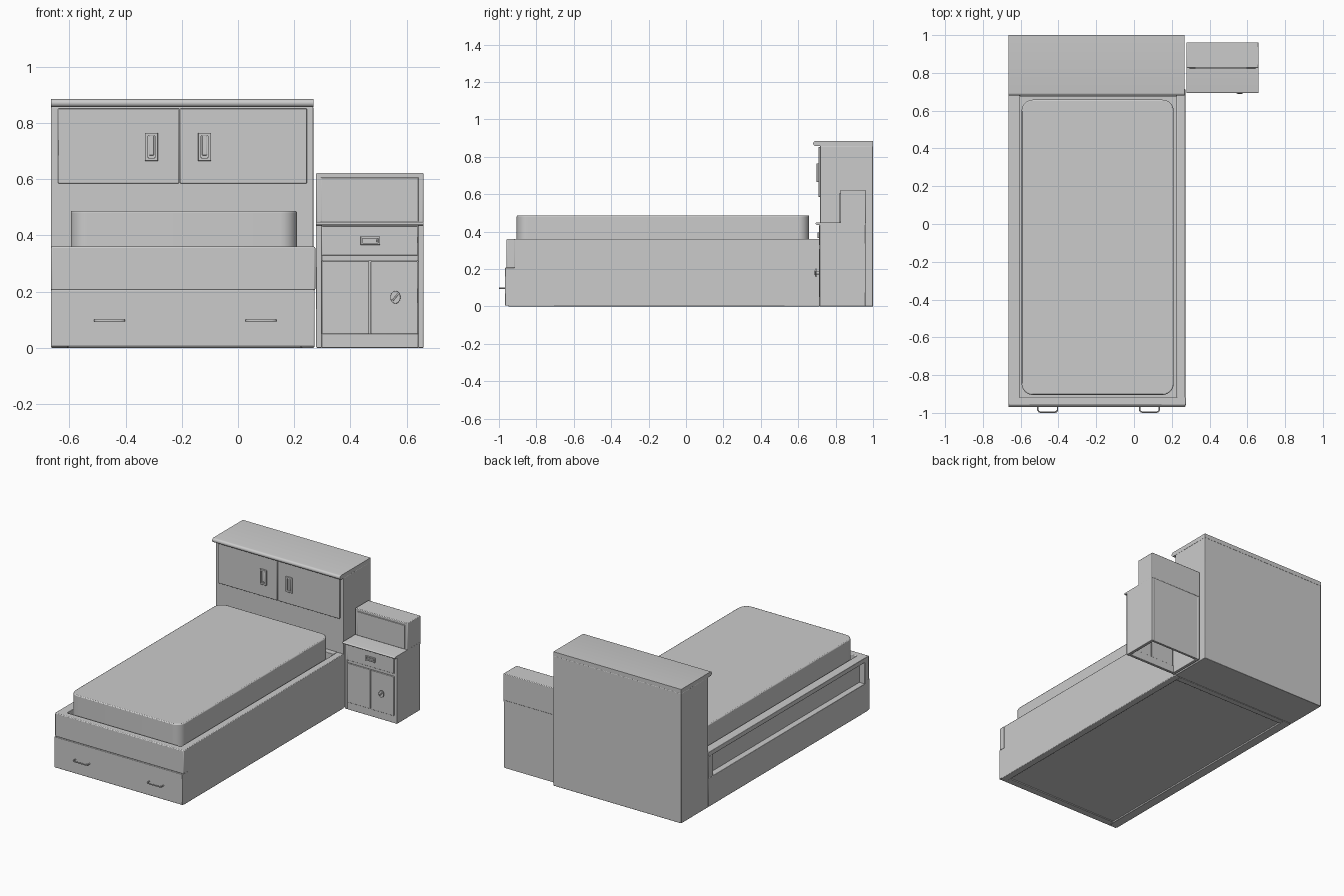
import bpy, bmesh, math
from mathutils import Vector

if "Cube" in bpy.data.objects:
    bpy.data.objects.remove(bpy.data.objects["Cube"])


def finish(name, bm, bevel=0.0, segs=2):
    bmesh.ops.recalc_face_normals(bm, faces=bm.faces[:])
    me = bpy.data.meshes.new(name)
    bm.to_mesh(me)
    bm.free()
    ob = bpy.data.objects.new(name, me)
    bpy.context.collection.objects.link(ob)
    if bevel:
        m = ob.modifiers.new("edge_round", 'BEVEL')
        m.width, m.segments, m.limit_method = bevel, segs, 'ANGLE'
    bpy.ops.object.select_all(action='DESELECT')
    ob.select_set(True)
    bpy.context.view_layer.objects.active = ob
    bpy.ops.object.shade_smooth_by_angle(angle=math.radians(35))
    return ob


def box(name, x, y, z, bevel=0.002):
    bm = bmesh.new()
    bmesh.ops.create_cube(bm, size=1)
    for v in bm.verts:
        v.co = [a[0] + (c + 0.5) * (a[1] - a[0]) for a, c in zip((x, y, z), v.co)]
    return finish(name, bm, bevel)


def prism(name, pts, offset, bevel=0.0):
    """Extrude a closed 3D outline along an offset."""
    bm = bmesh.new()
    f = bm.faces.new([bm.verts.new(p) for p in pts])
    r = bmesh.ops.extrude_face_region(bm, geom=[f])
    bmesh.ops.translate(bm, vec=Vector(offset), verts=[v for v in r['geom'] if isinstance(v, bmesh.types.BMVert)])
    # close the starting side again
    if not f.is_valid:
        bmesh.ops.holes_fill(bm, edges=bm.edges[:])
    return finish(name, bm, bevel)


def nosed_slab(name, x, yf, yb, z0, z1):
    """Slab with a half-round front edge."""
    r = (z1 - z0) / 2
    arc = [(x[0], yf + r - r * math.sin(t), z0 + r - r * math.cos(t))
           for t in [math.pi * i / 8 for i in range(9)]]
    return prism(name, arc + [(x[0], yb, z1), (x[0], yb, z0)], (x[1] - x[0], 0, 0))


def frame(name, x, y, z, w):
    """Rectangular frame facing the front."""
    bm = bmesh.new()
    o = [(x[0], z[0]), (x[1], z[0]), (x[1], z[1]), (x[0], z[1])]
    i = [(x[0] + w, z[0] + w), (x[1] - w, z[0] + w), (x[1] - w, z[1] - w), (x[0] + w, z[1] - w)]
    rings = [[bm.verts.new((p[0], yy, p[1])) for p in loop]
             for loop, yy in ((o, y[0]), (i, y[0]), (i, y[1]), (o, y[1]))]
    for a in range(4):
        for k in range(4):
            r0, r1 = rings[a], rings[(a + 1) % 4]
            bm.faces.new((r0[k], r0[(k + 1) % 4], r1[(k + 1) % 4], r1[k]))
    return finish(name, bm, 0.0015)


def tube(name, pts, radius):
    cu = bpy.data.curves.new(name, 'CURVE')
    cu.dimensions = '3D'
    cu.bevel_depth, cu.bevel_resolution, cu.use_fill_caps = radius, 3, True
    s = cu.splines.new('POLY')
    s.points.add(len(pts) - 1)
    for p, c in zip(s.points, pts):
        p.co = (*c, 1)
    ob = bpy.data.objects.new(name, cu)
    bpy.context.collection.objects.link(ob)


# bed frame: right wall, rear rail, base board
box("bed_right_side", (0.225, 0.272), (-0.95, 0.715), (0, 0.36), 0.004)
box("bed_rear_rail", (-0.605, 0.225), (0.675, 0.715), (0, 0.36))
box("bed_base", (-0.62, 0.24), (-0.93, 0.70), (0.01, 0.31), 0)

# left wall with its long open shelf
left = (-0.665, -0.605)
box("left_side_lower", left, (-0.95, 0.715), (0, 0.19), 0.003)
box("left_side_top_rail", left, (-0.95, 0.715), (0.33, 0.36), 0.003)
box("left_side_front_post", left, (-0.95, -0.915), (0.188, 0.332))
box("left_side_rear_post", left, (0.665, 0.715), (0.188, 0.332))
box("left_shelf_back", (-0.625, -0.605), (-0.92, 0.67), (0.188, 0.332), 0)

# foot of the bed: upper panel and wide drawer with two wire handles
box("foot_panel", (-0.665, 0.275), (-0.96, -0.915), (0.205, 0.36), 0.005)
box("foot_drawer_front", (-0.665, 0.272), (-0.968, -0.92), (0.004, 0.207), 0.003)
for n, cx in (("left", -0.457), ("right", 0.082)):
    pts = [(cx + sx * dx, y, 0.097) for sx, seq in
           ((-1, ((.052, -.965), (.052, -.985), (.047, -.993), (.038, -.996))),
            (1, ((.038, -.996), (.047, -.993), (.052, -.985), (.052, -.965)))) for dx, y in seq]
    tube("drawer_handle_" + n, pts, 0.004)

# mattress with round corners
x0, x1, y0, y1, r = -0.595, 0.21, -0.905, 0.658, 0.06
outline = []
for k, (cx, cy) in enumerate(((x1 - r, y1 - r), (x0 + r, y1 - r), (x0 + r, y0 + r), (x1 - r, y0 + r))):
    for i in range(9):
        a = math.pi / 2 * (k + i / 8)
        outline.append((cx + r * math.cos(a), cy + r * math.sin(a), 0.30))
prism("mattress", outline, (0, 0, 0.187), 0.006)

# headboard cabinet
box("headboard_body", (-0.665, 0.268), (0.717, 1.0), (0, 0.858), 0.003)
nosed_slab("headboard_top", (-0.665, 0.268), 0.68, 1.0, 0.857, 0.885)
for n, dx, hx in (("left", (-0.64, -0.21), -0.308), ("right", (-0.206, 0.245), -0.119)):
    box("headboard_door_" + n, dx, (0.708, 0.73), (0.585, 0.852), 0.003)
    frame("door_pull_frame_" + n, (hx - .023, hx + .023), (0.699, 0.712), (0.665, 0.765), 0.011)
    box("door_pull_grip_" + n, (hx - .009, hx + .009), (0.703, 0.712), (0.685, 0.755), 0.002)

# nightstand lower carcass, open underneath
xs = (0.278, 0.66)
for n, x in (("left", (xs[0], 0.298)), ("right", (0.64, xs[1]))):
    box("nightstand_side_" + n, x, (0.715, 0.96), (0, 0.44), 0.003)
box("nightstand_back", (0.297, 0.641), (0.945, 0.96), (0, 0.44), 0)
box("nightstand_base_rail", (0.297, 0.641), (0.717, 0.735), (0, 0.05))
box("nightstand_middle_rail", (0.297, 0.641), (0.717, 0.945), (0.308, 0.33))
nosed_slab("nightstand_top", xs, 0.693, 0.96, 0.436, 0.448)
box("nightstand_drawer", (0.297, 0.64), (0.711, 0.76), (0.328, 0.434), 0.003)
frame("drawer_pull_frame", (0.436, 0.506), (0.704, 0.714), (0.366, 0.396), 0.007)
box("drawer_pull_grip", (0.448, 0.494), (0.706, 0.714), (0.376, 0.386), 0.001)
box("nightstand_door_left", (0.299, 0.467), (0.713, 0.73), (0.049, 0.308), 0.003)
box("nightstand_door_right", (0.472, 0.64), (0.711, 0.73), (0.049, 0.308), 0.003)

# round door knob with a slanted grip
for name, rad, ya, yb in (("knob_stem", 0.007, 0.695, 0.714), ("knob_disc", 0.018, 0.692, 0.699)):
    ring = [(0.56 + rad * math.cos(i * math.pi / 12), ya, 0.18 + rad * 1.25 * math.sin(i * math.pi / 12))
            for i in range(24)]
    prism(name, ring, (0, yb - ya, 0), 0.001)
tube("knob_grip", [(0.55, 0.691, 0.168), (0.57, 0.691, 0.192)], 0.003)

# nightstand upper box, set back, with a framed front
box("nightstand_upper_box", xs, (0.825, 0.962), (0.445, 0.622), 0.004)
box("nightstand_upper_front", (0.295, 0.642), (0.82, 0.83), (0.449, 0.606), 0.002)
